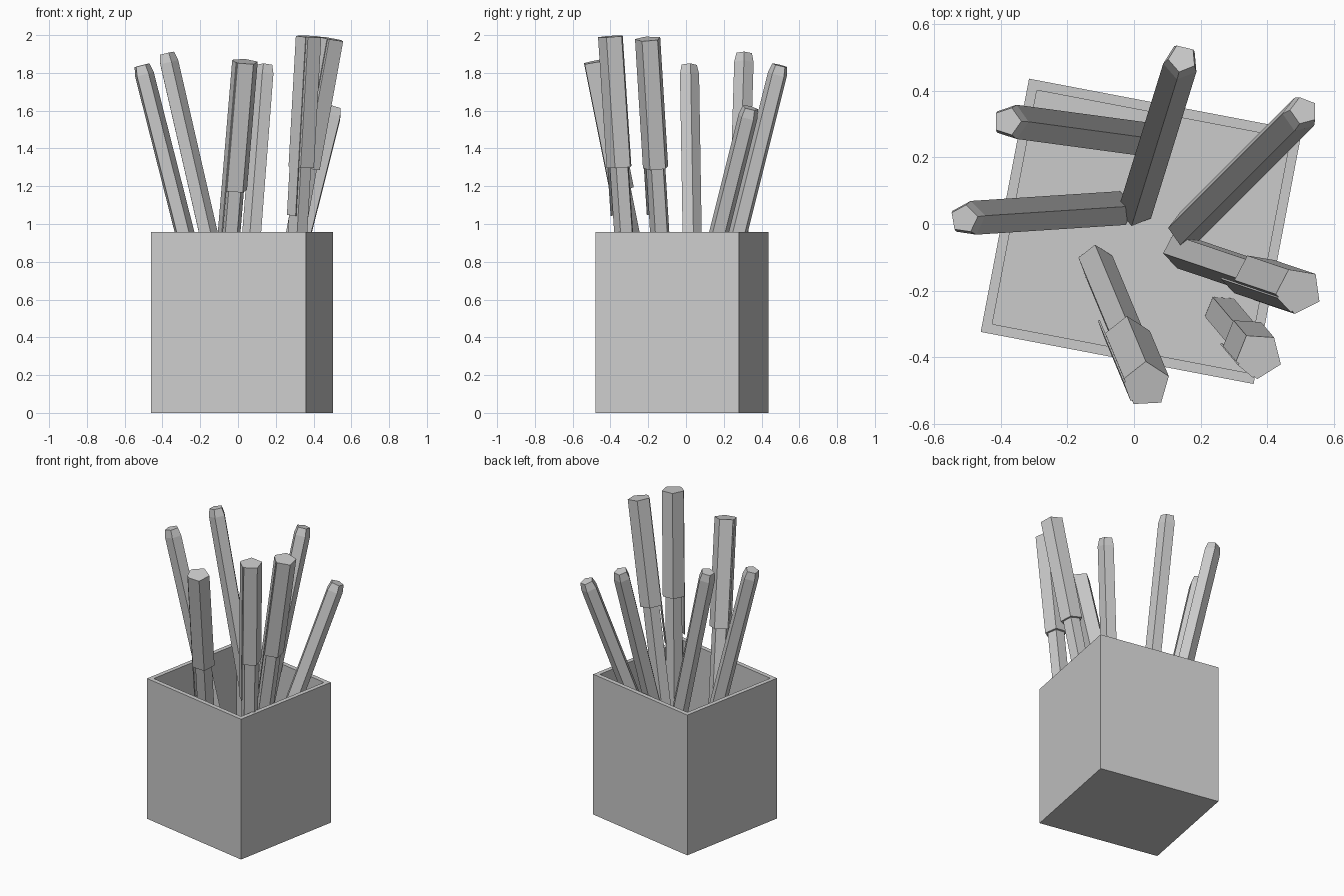
import bpy, bmesh
from math import radians, sin, cos
from mathutils import Vector, Matrix

if "Cube" in bpy.data.objects:
    bpy.data.objects.remove(bpy.data.objects["Cube"])


def finish(bm, name):
    bmesh.ops.recalc_face_normals(bm, faces=bm.faces)
    mesh = bpy.data.meshes.new(name)
    bm.to_mesh(mesh)
    bm.free()
    ob = bpy.data.objects.new(name, mesh)
    bpy.context.collection.objects.link(ob)
    return ob


def frame(base, tip):
    # axis direction plus two side directions that stay close to world x and y
    w = (tip - base).normalized()
    u = (Vector((1, 0, 0)) - w * w.x).normalized()
    return u, w.cross(u), w


def add_rod(bm, base, tip, start, profile):
    # five-sided rod lofted through (distance along axis, radius) pairs
    u, v, w = frame(base, tip)
    rings = []
    for dist, r in profile:
        ring = []
        for i in range(5):
            a = radians(start + 72 * i)
            ring.append(bm.verts.new(base + w * dist + (u * cos(a) + v * sin(a)) * r))
        rings.append(ring)
    for lo, hi in zip(rings, rings[1:]):
        for i in range(5):
            j = (i + 1) % 5
            bm.faces.new((lo[i], lo[j], hi[j], hi[i]))
    bm.faces.new(rings[0][::-1])
    bm.faces.new(rings[-1])


# square cup: solid block, rim inset, then hollowed down to a thin floor
bm = bmesh.new()
H, FLOOR, WALL = 0.957, 0.02, 0.042
place = (Matrix.Translation((0.022, -0.022, H / 2))
         @ Matrix.Rotation(radians(-10.8), 4, 'Z')
         @ Matrix.Diagonal((0.834, 0.774, H, 1)))
bmesh.ops.create_cube(bm, size=1, matrix=place)
bm.normal_update()
top = max(bm.faces, key=lambda f: f.calc_center_median().z)
bmesh.ops.inset_region(bm, faces=[top], thickness=WALL)
hole = bmesh.ops.extrude_discrete_faces(bm, faces=[top])["faces"][0]
for vert in hole.verts:
    vert.co.z = FLOOR
finish(bm, "cup")

# plain pencils: base, tip, angle of first corner
pencils = [
    ((-0.05, 0.045, 0.03), (-0.51, 0.015, 1.84), 10),
    ((0.05, 0.25, 0.03), (-0.38, 0.308, 1.903), 0),
    ((0.005, 0.045, 0.03), (0.145, 0.497, 1.84), -103),
    ((0.155, -0.015, 0.2), (0.51, 0.34, 1.615), -108),
]
for n, (base, tip, start) in enumerate(pencils, 1):
    base, tip = Vector(base), Vector(tip)
    L = (tip - base).length
    bm = bmesh.new()
    add_rod(bm, base, tip, start, [(0, 0.054), (L - 0.05, 0.054), (L, 0.043)])
    finish(bm, f"pencil_{n}")

# capped pens: slim barrel, wider cap, flat clip reaching below the cap
pens = [
    ((0.14, -0.08, 0.03), (0.495, -0.2, 1.98), -100),
    ((0.265, -0.265, 0.03), (0.375, -0.395, 1.993), -94),
    ((-0.115, -0.115, 0.03), (0.038, -0.482, 1.86), -124),
]
CAP_R, CAP_LEN, CLIP_LEN = 0.071, 0.695, 0.95
for n, (base, tip, start) in enumerate(pens, 1):
    base, tip = Vector(base), Vector(tip)
    L = (tip - base).length
    bm = bmesh.new()
    add_rod(bm, base, tip, start,
            [(0, 0.054), (L - CAP_LEN, 0.054), (L - CAP_LEN, CAP_R), (L, CAP_R)])
    finish(bm, f"pen_{n}")

    u, v, w = frame(base, tip)
    a = radians(start - 36)
    out = u * cos(a) + v * sin(a)
    rot = Matrix((out, w.cross(out), w)).transposed().to_4x4()
    centre = tip - w * (CLIP_LEN / 2) + out * (CAP_R * cos(radians(36)) + 0.002)
    bm = bmesh.new()
    bmesh.ops.create_cube(bm, size=1, matrix=Matrix.Translation(centre) @ rot
                          @ Matrix.Diagonal((0.006, 0.06, CLIP_LEN, 1)))
    finish(bm, f"pen_clip_{n}")
